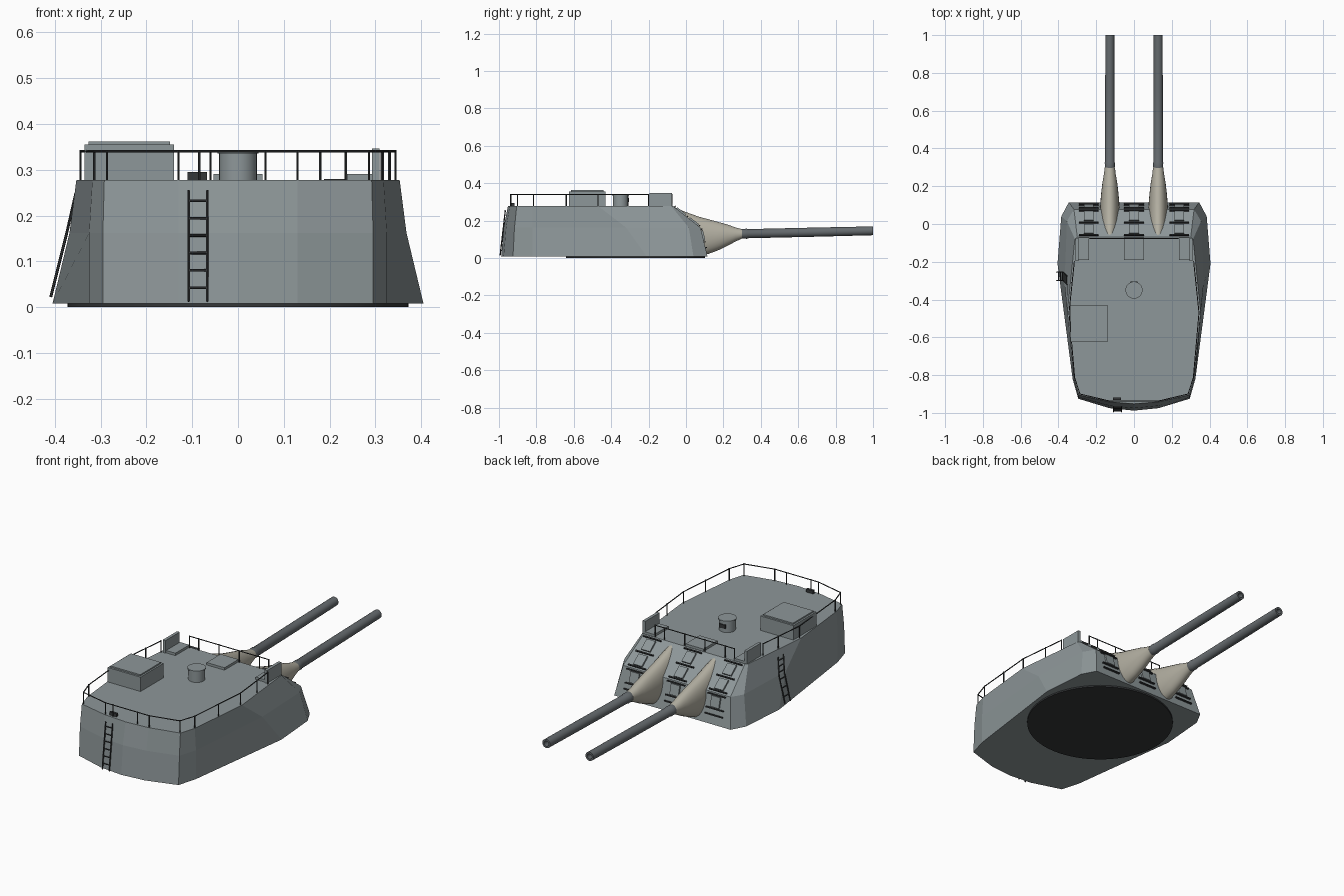
import bpy, bmesh, math
from mathutils import Vector, Matrix

if "Cube" in bpy.data.objects:
    bpy.data.objects.remove(bpy.data.objects["Cube"])


def material(name, rgb):
    m = bpy.data.materials.new(name)
    m.diffuse_color = (*rgb, 1)
    m.use_nodes = True
    m.node_tree.nodes["Principled BSDF"].inputs["Base Color"].default_value = m.diffuse_color
    return m


GREY = material("armour_grey", (0.27, 0.31, 0.32))
STEEL = material("barrel_steel", (0.13, 0.145, 0.155))
DARK = material("dark_metal", (0.035, 0.038, 0.04))
CANVAS = material("canvas", (0.45, 0.43, 0.36))


def finish(bm, name, mat, smooth=False):
    bmesh.ops.recalc_face_normals(bm, faces=bm.faces)
    me = bpy.data.meshes.new(name)
    bm.to_mesh(me)
    bm.free()
    me.materials.append(mat)
    ob = bpy.data.objects.new(name, me)
    bpy.context.collection.objects.link(ob)
    if smooth:
        bpy.ops.object.select_all(action='DESELECT')
        ob.select_set(True)
        bpy.context.view_layer.objects.active = ob
        bpy.ops.object.shade_smooth_by_angle(angle=math.radians(35))
    return ob


def loft(name, rings, mat, smooth=False):
    bm = bmesh.new()
    vs = [[bm.verts.new(p) for p in r] for r in rings]
    n = len(vs[0])
    for a, b in zip(vs, vs[1:]):
        for i in range(n):
            bm.faces.new((a[i], a[(i + 1) % n], b[(i + 1) % n], b[i]))
    bm.faces.new(vs[0])
    bm.faces.new(vs[-1])
    return finish(bm, name, mat, smooth)


def ellipse(x, y, z, rx, rz, n=24):
    return [(x + rx * math.cos(t), y, z + rz * math.sin(t))
            for t in (2 * math.pi * i / n for i in range(n))]


def add_box(bm, lo, hi, rot=None, at=(0, 0, 0)):
    lo, hi = Vector(lo), Vector(hi)
    m = Matrix.Translation((lo + hi) / 2) @ Matrix.Diagonal((*(hi - lo), 1))
    if rot is not None:
        m = Matrix.Translation(at) @ rot @ m
    bmesh.ops.create_cube(bm, size=1, matrix=m)


def add_rod(bm, a, b, r=0.003, n=6):
    a, b = Vector(a), Vector(b)
    d = b - a
    m = Matrix.Translation((a + b) / 2) @ d.to_track_quat('Z', 'Y').to_matrix().to_4x4()
    bmesh.ops.create_cone(bm, cap_ends=True, segments=n, radius1=r, radius2=r,
                          depth=d.length, matrix=m)


def boxes(name, items, mat=GREY):
    bm = bmesh.new()
    for lo, hi in items:
        add_box(bm, lo, hi)
    return finish(bm, name, mat)


def disc(name, x, y, z0, z1, r, mat, n=32):
    bm = bmesh.new()
    add_rod(bm, (x, y, z0), (x, y, z1), r, n)
    return finish(bm, name, mat, True)


# Armoured house: three mirrored half outlines, rear to front
levels = [
    (0.008, [(0.13, -0.975), (0.295, -0.925), (0.325, -0.82), (0.405, -0.21), (0.385, 0.04), (0.345, 0.115)], -0.988),
    (0.162, [(0.13, -0.962), (0.295, -0.917), (0.325, -0.82), (0.368, -0.32), (0.355, 0.015), (0.318, 0.078)], -0.975),
    (0.278, [(0.13, -0.942), (0.292, -0.905), (0.318, -0.82), (0.353, -0.47), (0.313, -0.08), (0.300, -0.07)], -0.952),
]
rings = []
for z, half, rear in levels:
    rings.append([(0, rear, z)] + [(x, y, z) for x, y in half]
                 + [(-x, y, z) for x, y in reversed(half)])
loft("turret_house", rings, GREY)
disc("base_ring", 0, -0.27, 0, 0.012, 0.372, DARK, 64)

# Guns with canvas blast bags
bag = [(-0.07, 0.034, 0.272, 0.08), (-0.055, 0.045, 0.268, 0.05), (0, 0.051, 0.245, 0.03), (0.07, 0.052, 0.22, 0.018),
       (0.115, 0.05, 0.208, 0.02), (0.17, 0.045, 0.193, 0.04), (0.22, 0.039, 0.179, 0.064),
       (0.265, 0.031, 0.163, 0.088), (0.3, 0.027, 0.154, 0.104)]
barrel = [(0.2, 0.026), (0.3, 0.026), (0.325, 0.027), (0.33, 0.0245), (0.7, 0.0245),
          (1.0, 0.0235), (1.0, 0.014), (0.9, 0.014)]
for side, s in (("left", -1), ("right", 1)):
    x = 0.128 * s
    loft(side + "_blast_bag", [ellipse(x, y, (t + b) / 2, rx, (t - b) / 2)
                               for y, rx, t, b in bag], CANVAS, True)
    loft(side + "_gun_barrel", [ellipse(x, y, 0.129 + (y - 0.3) * 0.023, r, r)
                                for y, r in barrel], STEEL, True)

# Roof fittings
boxes("roof_locker", [((-0.335, -0.625, 0.275), (-0.14, -0.43, 0.355)),
                      ((-0.326, -0.615, 0.35), (-0.149, -0.44, 0.362))])
disc("periscope_drum", 0, -0.35, 0.275, 0.335, 0.041, GREY)
disc("periscope_cap", 0, -0.35, 0.335, 0.341, 0.045, GREY)
boxes("periscope_slit", [((-0.018, -0.32, 0.30), (0.018, -0.305, 0.32))], DARK)
boxes("centre_sight_hood", [((-0.053, -0.19, 0.275), (0.053, -0.072, 0.291))])
for side, s in (("left", -1), ("right", 1)):
    boxes(side + "_sight_hood", [
        ((min(s * 0.238, s * 0.295), -0.19, 0.275), (max(s * 0.238, s * 0.295), -0.072, 0.291)),
        ((min(s * 0.293, s * 0.309), -0.195, 0.275), (max(s * 0.293, s * 0.309), -0.075, 0.346))])
boxes("rear_step", [((-0.11, -0.932, 0.275), (-0.068, -0.918, 0.295))], DARK)

# Guard rails around the roof and across the front
half = [(0.13, -0.937), (0.286, -0.90), (0.314, -0.815), (0.344, -0.47), (0.316, -0.2)]
path = [(-x, y) for x, y in reversed(half)] + half
posts = path + [(-0.085, -0.937), (0.06, -0.937), (0.332, -0.64), (0.33, -0.31), (-0.33, -0.31)]
front = [(x, -0.076) for x in (-0.235, -0.18, -0.06, 0.06, 0.18, 0.235)]
bm = bmesh.new()
for line in (path, front):
    for a, b in zip(line, line[1:]):
        add_rod(bm, (*a, 0.34), (*b, 0.34), 0.0028)
for p in posts + front:
    add_rod(bm, (*p, 0.275), (*p, 0.343))
finish(bm, "guard_rails", DARK)


# Ladders: stiles from foot to head, evenly spaced rungs
def ladder(name, stiles, count):
    bm = bmesh.new()
    a, b = [[Vector(p) for p in st] for st in stiles]
    for st in (a, b):
        for p, q in zip(st, st[1:]):
            add_rod(bm, p, q, 0.0032)
    for i in range(count):
        t = (i + 0.8) / (count + 0.4) * (len(a) - 1)
        k = min(int(t), len(a) - 2)
        add_rod(bm, a[k].lerp(a[k + 1], t - k), b[k].lerp(b[k + 1], t - k), 0.003)
    finish(bm, name, DARK)


ladder("rear_ladder", [[(x, -0.994, 0.012), (x, -0.966, 0.255)] for x in (-0.108, -0.067)], 6)
ladder("side_ladder", [[(-0.409, y, 0.022), (-0.374, y, 0.162), (-0.354, y - 0.02, 0.25)]
                       for y in (-0.30, -0.255)], 6)

# Face plates and hand bars, laid on the sloping front
lower, knee, top = Vector((0, 0.115, 0.008)), Vector((0, 0.078, 0.162)), Vector((0, -0.07, 0.278))
plates, bars = bmesh.new(), bmesh.new()
for foot, head, spans, rows in ((knee, top, [(0.1, 0.42), (0.56, 0.88)], (0.06, 0.49, 0.94)),
                                (lower, knee, [(0.55, 0.9)], (0.3, 0.5, 0.94))):
    d = head - foot
    rot = Matrix.Rotation(math.atan2(d.z, d.y), 4, 'X')
    for x in (-0.24, 0, 0.24):
        for t0, t1 in spans:
            add_box(plates, (x - 0.026, t0 * d.length, -0.009),
                    (x + 0.026, t1 * d.length, 0.009), rot, foot)
        for t in rows:
            p = foot + d * t
            add_box(bars, (x - 0.052, -0.003, -0.009), (x + 0.052, 0.003, 0.009), rot, p)
finish(plates, "face_plates", GREY)
finish(bars, "face_hand_bars", DARK)
